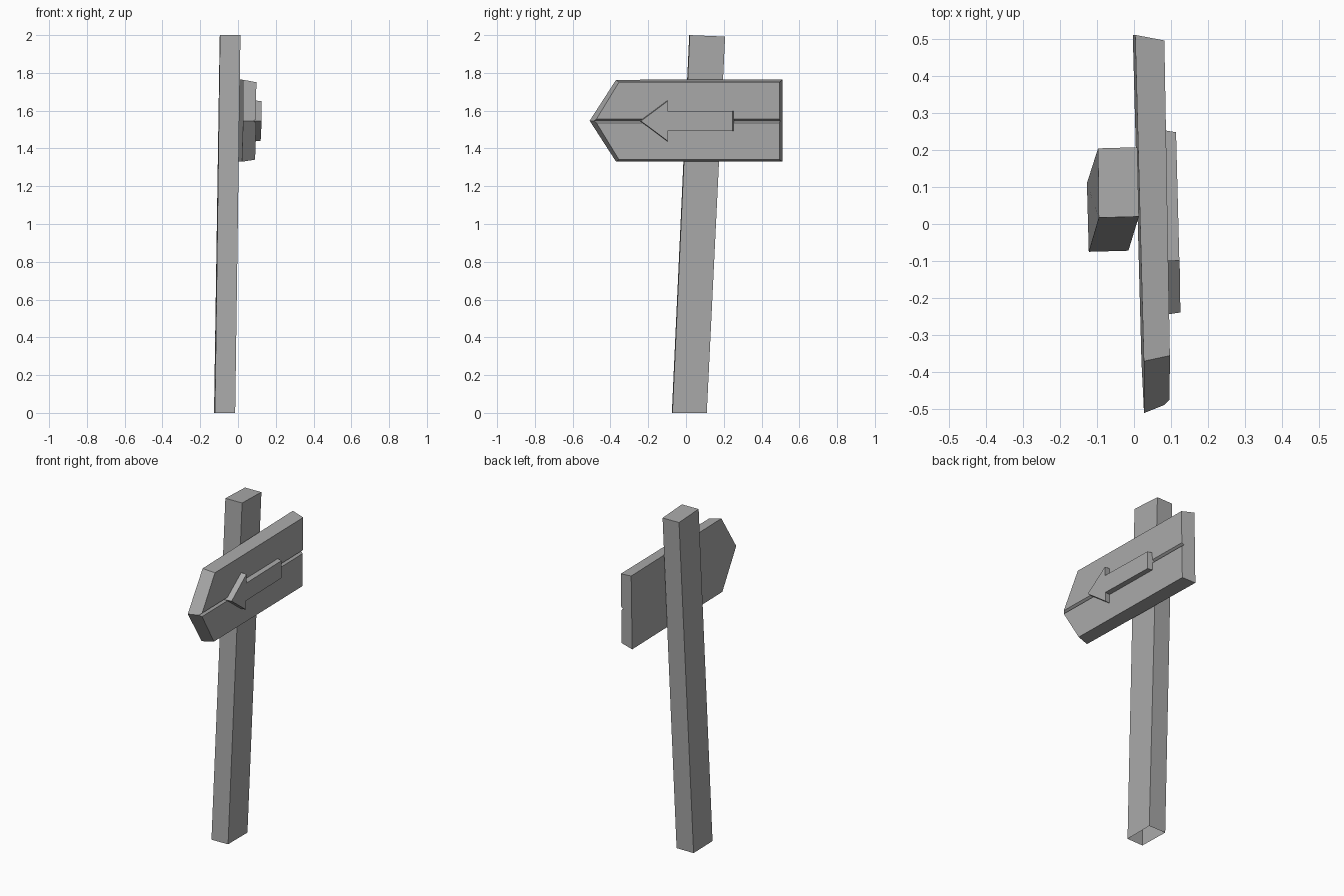
import bpy
import bmesh

cube = bpy.data.objects.get("Cube")
if cube:
    bpy.data.objects.remove(cube)

GREY = (0.4, 0.4, 0.4, 1.0)
grey = bpy.data.materials.new("weathered grey")
grey.use_nodes = True
grey.diffuse_color = GREY
grey.node_tree.nodes["Principled BSDF"].inputs["Base Color"].default_value = GREY


def build(name, points, faces, mirrored=False):
    """Make a flat-shaded object; points is a dict of named corners."""
    bm = bmesh.new()
    verts = {key: bm.verts.new(co) for key, co in points.items()}
    for face in faces:
        bm.faces.new([verts[key] for key in face])
    bmesh.ops.recalc_face_normals(bm, faces=bm.faces)
    mesh = bpy.data.meshes.new(name)
    bm.to_mesh(mesh)
    bm.free()
    mesh.materials.append(grey)
    obj = bpy.data.objects.new(name, mesh)
    bpy.context.collection.objects.link(obj)
    if mirrored:
        # Upper half is modelled, lower half mirrored across the board's middle
        mod = obj.modifiers.new("Lower half", "MIRROR")
        mod.use_axis = (False, False, True)
        mod.merge_threshold = 0.0005
        obj.location.z = 1.547
        obj.rotation_euler.y = 0.015
    return obj


# Leaning square post, open at the foot
post = {
    "A": (-0.122, -0.075, 0), "B": (-0.015, -0.072, 0),
    "C": (-0.015, 0.11, 0), "D": (-0.127, 0.11, 0),
    "a": (-0.095, 0.017, 2), "b": (0.013, 0.02, 2),
    "c": (0.009, 0.207, 1.992), "d": (-0.097, 0.204, 1.992),
}
build("post", post, ["ABba", "BCcb", "CDdc", "DAad", "abcd"])


# Slightly twisted planes of the sign board
def back(y, z):
    return (0.0135 - 0.0265 * y, y, z)


def front(y, z, sink=0.0):
    return (0.0875 - 0.0175 * y - sink, y, z)


# Pointed board with bevelled rim and a V groove along its middle
board = {
    "A": back(0.51, 0), "B": back(0.51, 0.217),
    "C": back(-0.37, 0.217), "D": back(-0.51, 0),
    "a": front(0.495, 0.01), "b": front(0.495, 0.205),
    "c": front(-0.355, 0.205), "d": front(-0.474, 0.01),
    "g": front(0.498, 0, 0.014), "t": front(-0.488, 0, 0.014),
}
build("sign_board", board,
      ["ABCD", "BbcC", "CcdtD", "AgabB", "abcd", "agtd"], mirrored=True)

# Raised arrow, its face a little smaller than its base
outline = [(0.255, 0), (0.255, 0.054), (-0.1, 0.054), (-0.1, 0.109), (-0.246, 0)]
arrow = {}
for low, high, (y, z) in zip("ABCDE", "abcde", outline):
    arrow[low] = front(y, z, 0.015)
    arrow[high] = (0.119 - 0.025 * y, y * 0.97, z * 0.97)
build("arrow", arrow,
      ["ABba", "BCcb", "CDdc", "DEed", "abce", "cde", "ABCE", "CDE"],
      mirrored=True)
